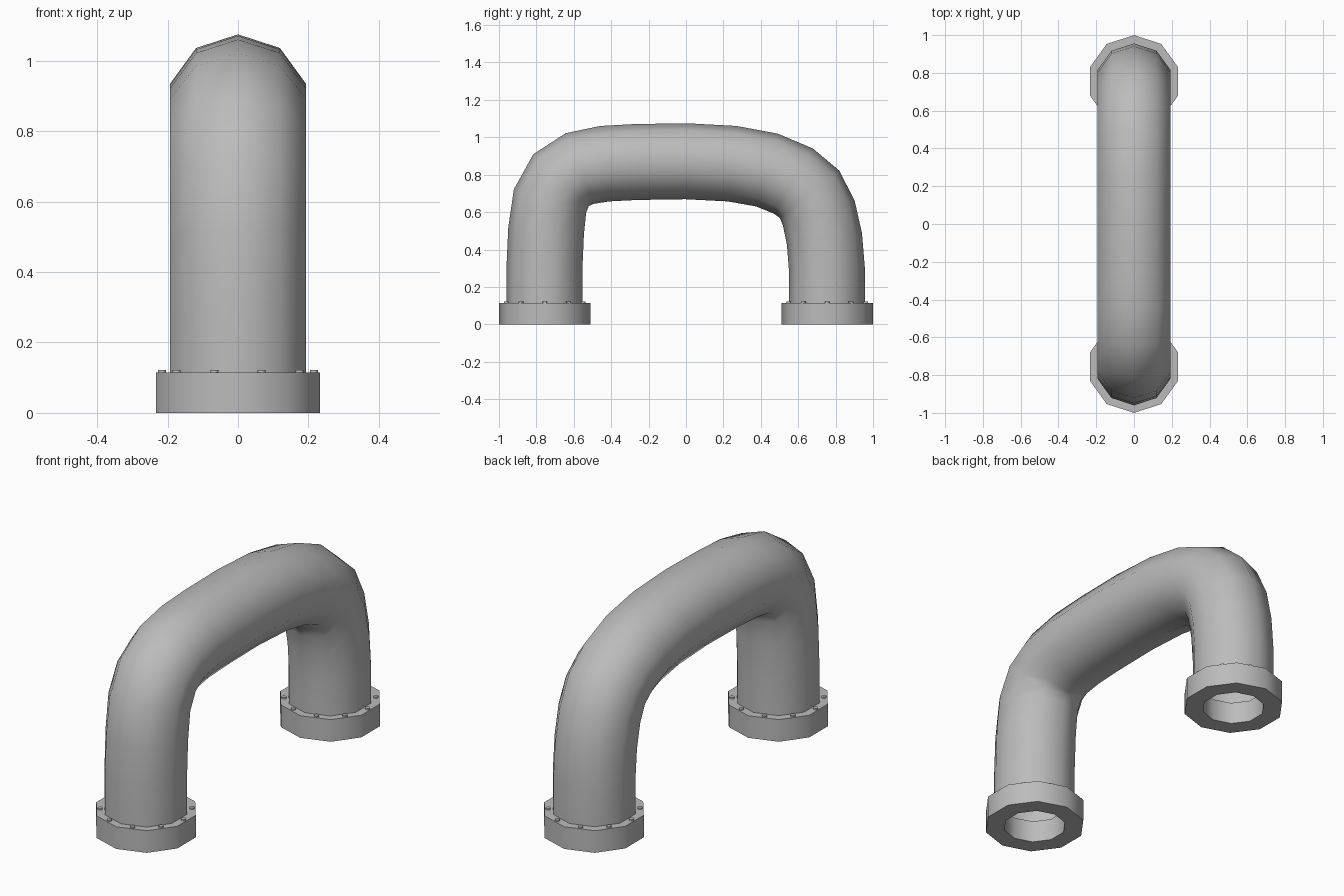
import bpy
import bmesh
from math import cos, sin, pi, radians
from mathutils import Vector

SIDES = 10
LEG_Y = 0.755
FLANGE_TOP = 0.115

if "Cube" in bpy.data.objects:
    bpy.data.objects.remove(bpy.data.objects["Cube"], do_unlink=True)

# One painted metal for everything
metal = bpy.data.materials.new("grey metal")
metal.use_nodes = True
grey = (0.5, 0.5, 0.5, 1)
metal.diffuse_color = grey
metal.node_tree.nodes["Principled BSDF"].inputs["Base Color"].default_value = grey


def finish(bm, name, angle):
    mesh = bpy.data.meshes.new(name)
    bmesh.ops.recalc_face_normals(bm, faces=bm.faces)
    bm.to_mesh(mesh)
    bm.free()
    mesh.materials.append(metal)
    obj = bpy.data.objects.new(name, mesh)
    bpy.context.collection.objects.link(obj)
    bpy.ops.object.select_all(action='DESELECT')
    obj.select_set(True)
    bpy.context.view_layer.objects.active = obj
    bpy.ops.object.shade_smooth_by_angle(angle=radians(angle))
    return obj


def ring(bm, centre, out, radius):
    """Ring of vertices with one corner pointing along out."""
    side = Vector((1, 0, 0))
    return [bm.verts.new(centre + radius * (out * cos(2 * pi * i / SIDES)
                                            + side * sin(2 * pi * i / SIDES)))
            for i in range(SIDES)]


def bridge(bm, a, b):
    for i in range(SIDES):
        j = (i + 1) % SIDES
        bm.faces.new((a[i], a[j], b[j], b[i]))


# Pipe: a ring swept along the arch, open at both ends (y, z centre line)
path = [(-0.757, 0.11), (-0.757, 0.3), (-0.748, 0.5), (-0.727, 0.66),
        (-0.668, 0.771), (-0.569, 0.833), (-0.434, 0.859), (-0.265, 0.868),
        (0, 0.872), (0.246, 0.859), (0.433, 0.825), (0.574, 0.766),
        (0.66, 0.696), (0.71, 0.595), (0.74, 0.458), (0.753, 0.3), (0.753, 0.11)]
points = [Vector((0, y, z)) for y, z in path]
bm = bmesh.new()
rings = []
for i, p in enumerate(points):
    before = (p - points[i - 1]).normalized() if i else Vector((0, 0, 1))
    after = (points[i + 1] - p).normalized() if i + 1 < len(points) else Vector((0, 0, -1))
    along = (before + after).normalized()
    rings.append(ring(bm, p, Vector((0, -along.z, along.y)), 0.203))
for a, b in zip(rings, rings[1:]):
    bridge(bm, a, b)
finish(bm, "pipe", 180)

for label, sign in (("front", -1), ("back", 1)):
    # Flange: a ten-sided collar with a hole through it
    out = Vector((0, sign, 0))
    bm = bmesh.new()
    loops = [ring(bm, Vector((0, sign * LEG_Y, z)), out, r)
             for r, z in ((0.245, 0), (0.245, FLANGE_TOP), (0.152, FLANGE_TOP), (0.152, 0))]
    for k in range(4):
        bridge(bm, loops[k], loops[(k + 1) % 4])
    finish(bm, label + "_flange", 40)

    # Bolts: one at the middle of each flange side
    bm = bmesh.new()
    for i in range(SIDES):
        a = 2 * pi * (i + 0.5) / SIDES
        made = bmesh.ops.create_cone(bm, cap_ends=True, segments=10, radius1=0.0125,
                                     radius2=0.0125, depth=0.018)
        bmesh.ops.translate(bm, verts=made["verts"],
                            vec=(0.216 * sin(a), sign * (LEG_Y + 0.216 * cos(a)),
                                 FLANGE_TOP - 0.002))
    finish(bm, label + "_bolts", 40)
